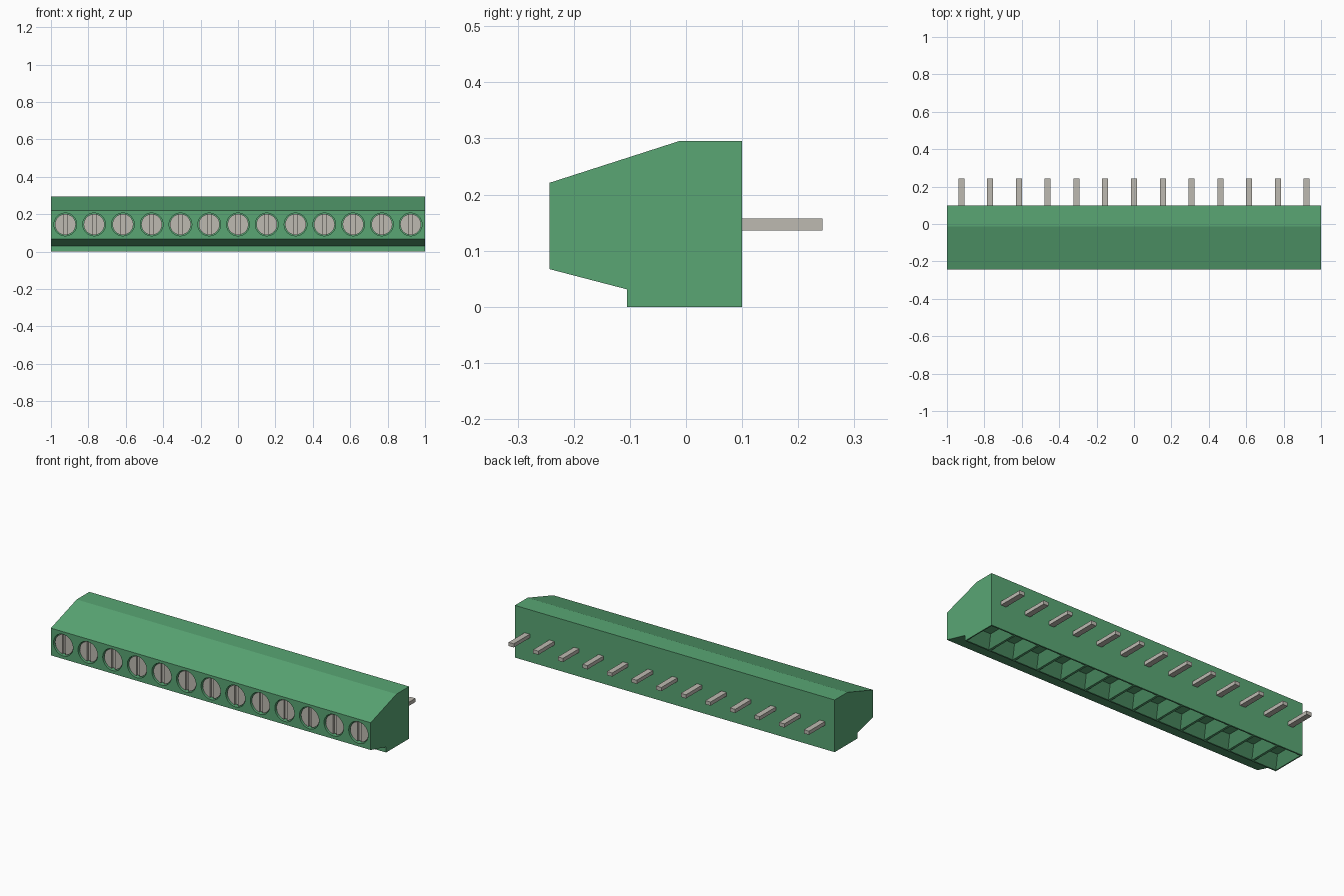
import bpy, bmesh, math
from mathutils import Matrix, Vector

cube = bpy.data.objects.get("Cube")
if cube:
    bpy.data.objects.remove(cube, do_unlink=True)

POLES = 13
PITCH = 2.0 / POLES
FRONT, BACK, SCREW_Z = -0.243, 0.10, 0.145
CENTRES = [(i - (POLES - 1) / 2) * PITCH for i in range(POLES)]


def make_material(name, rgb):
    mat = bpy.data.materials.new(name)
    mat.use_nodes = True
    mat.diffuse_color = (*rgb, 1)
    mat.node_tree.nodes["Principled BSDF"].inputs["Base Color"].default_value = (*rgb, 1)
    return mat


green = make_material("green plastic", (0.10, 0.38, 0.175))
metal = make_material("tinned metal", (0.51, 0.49, 0.44))


def make_object(name, bm, mat):
    bmesh.ops.recalc_face_normals(bm, faces=bm.faces)
    mesh = bpy.data.meshes.new(name)
    bm.to_mesh(mesh)
    bm.free()
    mesh.materials.append(mat)
    obj = bpy.data.objects.new(name, mesh)
    bpy.context.collection.objects.link(obj)
    return obj


def add_box(bm, lo, hi):
    lo, hi = Vector(lo), Vector(hi)
    m = Matrix.Translation((lo + hi) / 2) @ Matrix.Diagonal((*(hi - lo), 1))
    bmesh.ops.create_cube(bm, size=1, matrix=m)


def add_disc(bm, x, y0, y1, radius):
    m = Matrix.Translation((x, (y0 + y1) / 2, SCREW_Z)) @ Matrix.Rotation(math.pi / 2, 4, "X")
    bmesh.ops.create_cone(bm, cap_ends=True, segments=32, radius1=radius,
                          radius2=radius, depth=y1 - y0, matrix=m)


def add_funnel(bm, x, y, z0, z1, size0, size1):
    """Square tapered block from size0 at z0 to size1 at z1."""
    rings = []
    for z, (sx, sy) in ((z0, size0), (z1, size1)):
        rings.append([bm.verts.new((x + a * sx / 2, y + b * sy / 2, z))
                      for a, b in ((-1, -1), (1, -1), (1, 1), (-1, 1))])
    low, high = rings
    bm.faces.new(low)
    bm.faces.new(high)
    for i in range(4):
        j = (i + 1) % 4
        bm.faces.new((low[i], low[j], high[j], high[i]))


def cut(obj, cutter):
    mod = obj.modifiers.new("cut", "BOOLEAN")
    mod.operation = "DIFFERENCE"
    mod.solver = "EXACT"
    mod.object = cutter
    bpy.context.view_layer.objects.active = obj
    bpy.ops.object.modifier_apply(modifier=mod.name)
    bpy.data.objects.remove(cutter, do_unlink=True)


# Housing: side profile extruded along x
profile = [(FRONT, 0.067), (FRONT, 0.221), (-0.013, 0.295), (BACK, 0.295),
           (BACK, 0), (-0.105, 0), (-0.105, 0.031)]
bm = bmesh.new()
face = bm.faces.new([bm.verts.new((-1, y, z)) for y, z in profile])
ext = bmesh.ops.extrude_face_region(bm, geom=[face])
bmesh.ops.translate(bm, vec=(2, 0, 0),
                    verts=[v for v in ext["geom"] if isinstance(v, bmesh.types.BMVert)])
housing = make_object("housing", bm, green)

# Screw holes in the front and tapered wire entries underneath
bm = bmesh.new()
for x in CENTRES:
    add_disc(bm, x, FRONT - 0.05, FRONT + 0.03, 0.061)
    add_funnel(bm, x, -0.0025, -0.002, 0.05, (0.144, 0.193), (0.064, 0.07))
cut(housing, make_object("housing_cutter", bm, green))

# Screws with a vertical slot
bm = bmesh.new()
for x in CENTRES:
    add_disc(bm, x, FRONT + 0.008, FRONT + 0.032, 0.056)
screws = make_object("screws", bm, metal)
bm = bmesh.new()
for x in CENTRES:
    add_box(bm, (x - 0.01, FRONT - 0.02, SCREW_Z - 0.1), (x + 0.01, FRONT + 0.02, SCREW_Z + 0.1))
cut(screws, make_object("slot_cutter", bm, metal))

# Solder pins out of the back
bm = bmesh.new()
for x in CENTRES:
    add_box(bm, (x - 0.016, BACK - 0.02, 0.136), (x + 0.016, 0.243, 0.157))
make_object("solder_pins", bm, metal)

# Smooth only the round hole and screw walls
for obj in (housing, screws):
    bpy.ops.object.select_all(action="DESELECT")
    obj.select_set(True)
    bpy.context.view_layer.objects.active = obj
    bpy.ops.object.shade_smooth_by_angle(angle=math.radians(12))
